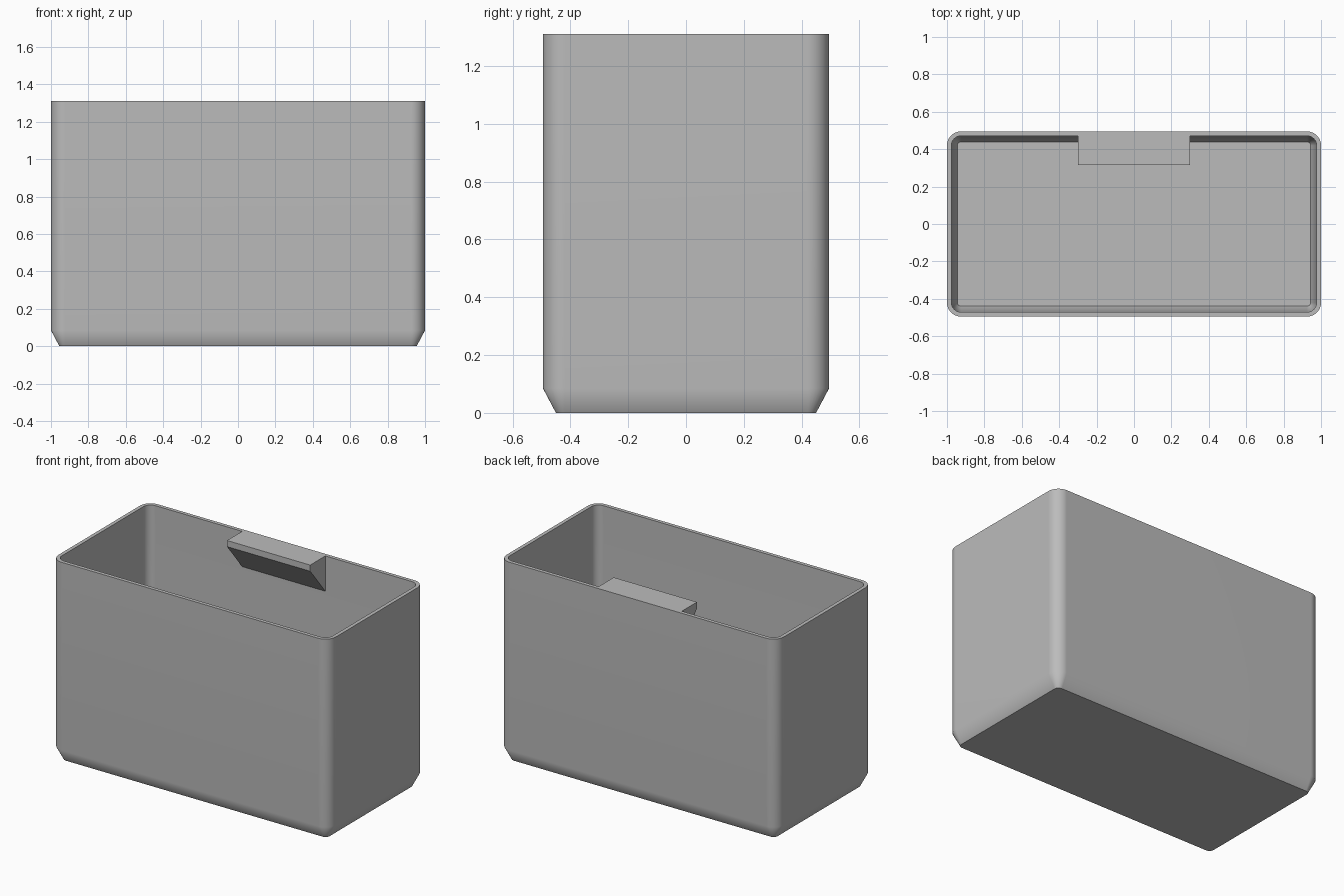
import bpy, bmesh, math

cube = bpy.data.objects.get("Cube")
if cube:
    bpy.data.objects.remove(cube, do_unlink=True)

HALF_X, HALF_Y, HEIGHT = 1.0, 0.495, 1.31
RADIUS, WALL, SEGMENTS = 0.075, 0.024, 8

grey = bpy.data.materials.new("plain grey")
grey.use_nodes = True
colour = (0.5, 0.5, 0.5, 1)
grey.diffuse_color = colour
grey.node_tree.nodes["Principled BSDF"].inputs["Base Color"].default_value = colour


def finish(bm, name):
    bmesh.ops.recalc_face_normals(bm, faces=bm.faces)
    mesh = bpy.data.meshes.new(name)
    bm.to_mesh(mesh)
    bm.free()
    mesh.materials.append(grey)
    obj = bpy.data.objects.new(name, mesh)
    bpy.context.collection.objects.link(obj)
    bpy.ops.object.select_all(action="DESELECT")
    obj.select_set(True)
    bpy.context.view_layer.objects.active = obj
    return obj


def ring(bm, inset, z):
    """Rounded rectangle, inset from the outer outline."""
    r = max(RADIUS - inset, 0.015)
    cx, cy = HALF_X - inset - r, HALF_Y - inset - r
    verts = []
    for i, (sx, sy) in enumerate([(1, 1), (-1, 1), (-1, -1), (1, -1)]):
        for k in range(SEGMENTS + 1):
            a = (i + k / SEGMENTS) * math.pi / 2
            verts.append(bm.verts.new((sx * cx + r * math.cos(a),
                                       sy * cy + r * math.sin(a), z)))
    return verts


# Bin shell: outside from base to rim, then inside down to the floor
bm = bmesh.new()
levels = [(0.045, 0), (0, 0.085), (0, HEIGHT),
          (WALL, HEIGHT), (WALL, 0.09), (0.056, WALL)]
rings = [ring(bm, inset, z) for inset, z in levels]
for low, high in zip(rings, rings[1:]):
    for i in range(len(low)):
        j = (i + 1) % len(low)
        bm.faces.new((low[i], low[j], high[j], high[i]))
bm.faces.new(rings[0])
bm.faces.new(rings[-1])
shell = finish(bm, "bin_shell")
bpy.ops.object.shade_smooth_by_angle(angle=math.radians(35))
weighted = shell.modifiers.new("even walls", "WEIGHTED_NORMAL")
weighted.keep_sharp = True

# Label tab: wedge profile on the back wall, extruded across x
bm = bmesh.new()
back, front = HALF_Y - WALL, 0.315
profile = [(back, HEIGHT), (front, HEIGHT),
           (front, HEIGHT - 0.04), (back, HEIGHT - 0.23)]
face = bm.faces.new([bm.verts.new((-0.3, y, z)) for y, z in profile])
side = bmesh.ops.extrude_face_region(bm, geom=[face])
bmesh.ops.translate(bm, vec=(0.6, 0, 0),
                    verts=[v for v in side["geom"] if isinstance(v, bmesh.types.BMVert)])
finish(bm, "label_tab")
